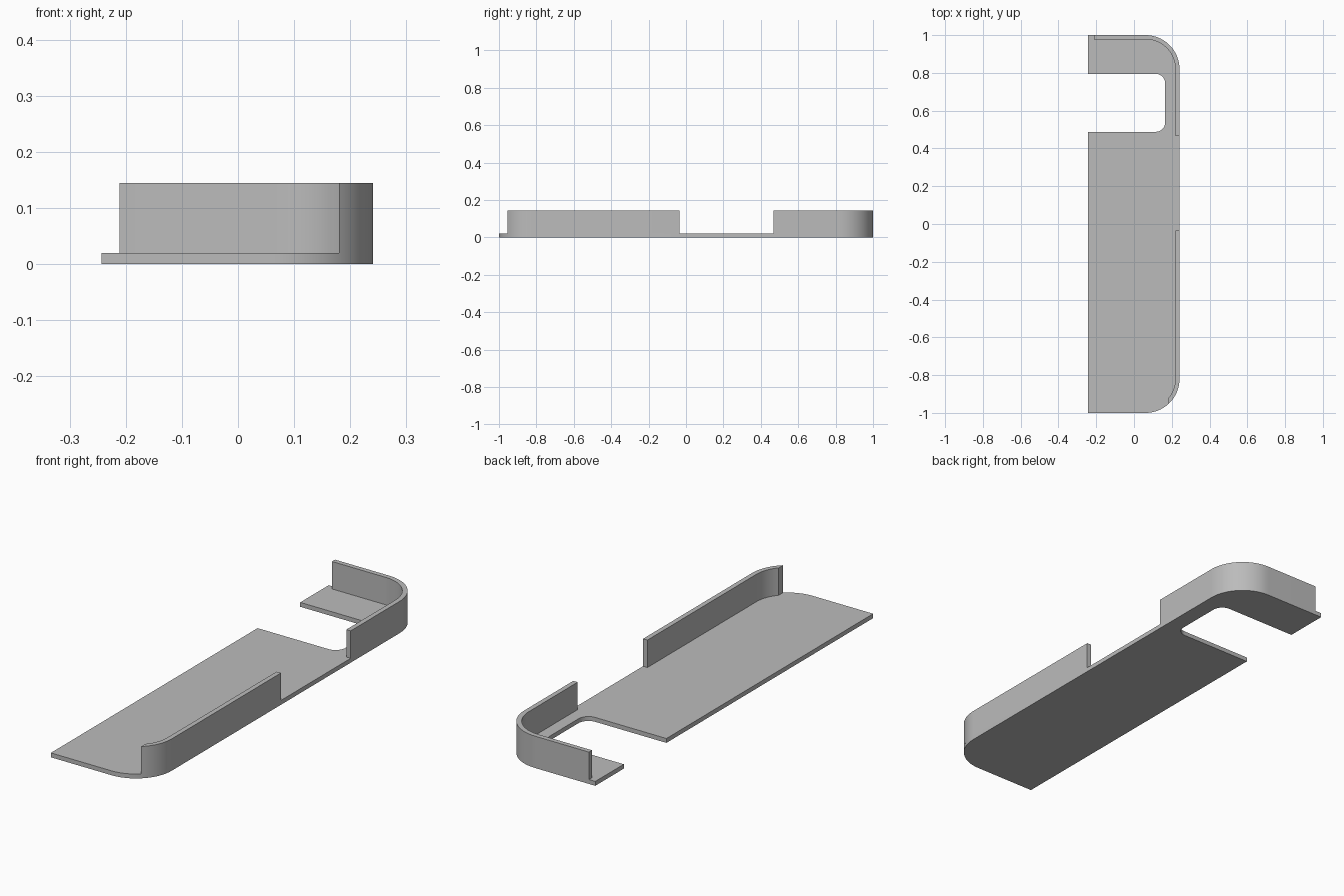
import bpy
import bmesh
from math import acos, cos, sin, pi, radians

cube = bpy.data.objects.get("Cube")
if cube:
    bpy.data.objects.remove(cube, do_unlink=True)

# Main dimensions
LEFT, RIGHT, END = -0.243, 0.241, 1.0
FLOOR, TOP = 0.02, 0.145
RADIUS, WALL = 0.18, 0.022
CX, CY = RIGHT - RADIUS, END - RADIUS      # centre of the rounded corners
INNER = RADIUS - WALL

grey = bpy.data.materials.new("plain grey")
grey.use_nodes = True
grey.diffuse_color = (0.5, 0.5, 0.5, 1)
bsdf = grey.node_tree.nodes["Principled BSDF"]
bsdf.inputs["Base Color"].default_value = (0.5, 0.5, 0.5, 1)
bsdf.inputs["Roughness"].default_value = 0.6


def arc(x, y, r, start, stop, steps=20):
    """Points on an arc, angles in radians."""
    angles = [start + (stop - start) * i / steps for i in range(steps + 1)]
    return [(x + r * cos(a), y + r * sin(a)) for a in angles]


def extrude_outline(name, outline, bottom, top):
    """Solid with the given plan outline between two heights."""
    bm = bmesh.new()
    face = bm.faces.new([bm.verts.new((x, y, bottom)) for x, y in outline])
    result = bmesh.ops.extrude_face_region(bm, geom=[face])
    raised = [v for v in result["geom"] if isinstance(v, bmesh.types.BMVert)]
    bmesh.ops.translate(bm, verts=raised, vec=(0, 0, top - bottom))
    bmesh.ops.recalc_face_normals(bm, faces=bm.faces)
    mesh = bpy.data.meshes.new(name)
    bm.to_mesh(mesh)
    bm.free()
    mesh.materials.append(grey)
    obj = bpy.data.objects.new(name, mesh)
    bpy.context.collection.objects.link(obj)
    bpy.ops.object.select_all(action="DESELECT")
    obj.select_set(True)
    bpy.context.view_layer.objects.active = obj
    bpy.ops.object.shade_smooth_by_angle(angle=radians(30))
    return obj


# Floor plate with two rounded corners and a rounded notch in the open side
NOTCH_X, NOTCH_LOW, NOTCH_HIGH, NOTCH_R = 0.165, 0.488, 0.795, 0.05
floor = [(LEFT, -END)]
floor += arc(CX, -CY, RADIUS, -pi / 2, 0)
floor += arc(CX, CY, RADIUS, 0, pi / 2)
floor += [(LEFT, END), (LEFT, NOTCH_HIGH)]
floor += arc(NOTCH_X - NOTCH_R, NOTCH_HIGH - NOTCH_R, NOTCH_R, pi / 2, 0, 10)
floor += arc(NOTCH_X - NOTCH_R, NOTCH_LOW + NOTCH_R, NOTCH_R, 0, -pi / 2, 10)
floor += [(LEFT, NOTCH_LOW)]
extrude_outline("floor_plate", floor, 0, FLOOR)

# Back wall wraps the rear corner
BACK_X, BACK_Y = -0.211, 0.467
back = [(RIGHT, BACK_Y)] + arc(CX, CY, RADIUS, 0, pi / 2)
back += [(BACK_X, END), (BACK_X, END - WALL)]
back += arc(CX, CY, INNER, pi / 2, 0) + [(RIGHT - WALL, BACK_Y)]
extrude_outline("back_wall", back, FLOOR, TOP)

# Side wall runs into the front corner and is cut off square there
CUT_X, SIDE_Y = 0.18, -0.035
side = [(RIGHT, SIDE_Y)]
side += arc(CX, -CY, RADIUS, 0, -acos((CUT_X - CX) / RADIUS))
side += arc(CX, -CY, INNER, -acos((CUT_X - CX) / INNER), 0)
side += [(RIGHT - WALL, SIDE_Y)]
extrude_outline("side_wall", side, FLOOR, TOP)
